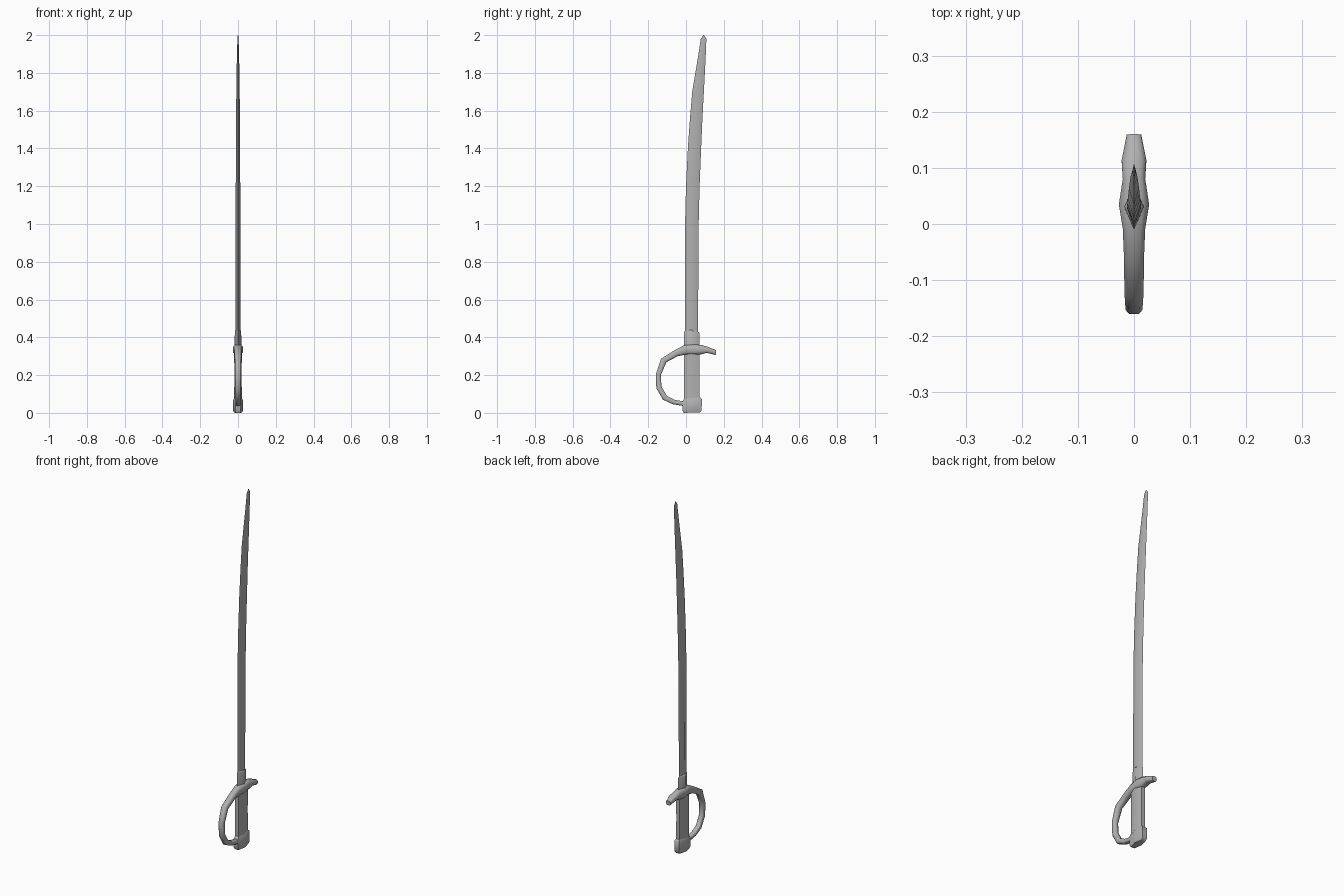
import bpy, bmesh, math
from mathutils import Vector

# Dark grey metal shared by all parts
metal = bpy.data.materials.new("dark_grey_metal")
metal.diffuse_color = (0.44, 0.44, 0.44, 1)


def loft(name, stations, section, angle=40):
    """Stations are (y1, z1, y2, z2, half_width); section is (position 1 to 2, width factor)."""
    bm = bmesh.new()
    rings = []
    for y1, z1, y2, z2, w in stations:
        a, b = Vector((0, y1, z1)), Vector((0, y2, z2))
        rings.append([bm.verts.new(a.lerp(b, t) + Vector((w * f, 0, 0))) for t, f in section])
    n = len(section)
    for r, s in zip(rings, rings[1:]):
        for i in range(n):
            bm.faces.new((r[i], r[(i + 1) % n], s[(i + 1) % n], s[i]))
    bm.faces.new(rings[0])
    bm.faces.new(rings[-1])
    bmesh.ops.recalc_face_normals(bm, faces=bm.faces)
    mesh = bpy.data.meshes.new(name)
    bm.to_mesh(mesh)
    bm.free()
    mesh.materials.append(metal)
    obj = bpy.data.objects.new(name, mesh)
    bpy.context.collection.objects.link(obj)
    bpy.ops.object.select_all(action='DESELECT')
    obj.select_set(True)
    bpy.context.view_layer.objects.active = obj
    bpy.ops.object.shade_smooth_by_angle(angle=math.radians(angle))
    return obj


# Cross-sections
diamond = [(0, 0), (0.5, 1), (1, 0), (0.5, -1)]
hexagon = [(0, 0.55), (0.5, 1), (1, 0.55), (1, -0.55), (0.5, -1), (0, -0.55)]
octagon = [(0, 0.6), (0.25, 1), (0.75, 1), (1, 0.6),
           (1, -0.6), (0.75, -1), (0.25, -1), (0, -0.6)]

# Curved blade with a soft ridge down the middle
loft("blade", [
    (-0.006, 0.36, 0.064, 0.36, 0.013),
    (-0.006, 0.70, 0.065, 0.70, 0.013),
    (-0.005, 1.00, 0.067, 1.00, 0.0125),
    (0.000, 1.20, 0.072, 1.20, 0.012),
    (0.011, 1.42, 0.080, 1.40, 0.011),
    (0.022, 1.57, 0.087, 1.56, 0.010),
    (0.033, 1.70, 0.094, 1.69, 0.009),
    (0.066, 1.90, 0.104, 1.88, 0.006),
    (0.078, 1.98, 0.108, 1.98, 0.003),
    (0.091, 2.00, 0.096, 2.00, 0.001)], diamond, 60)

# Collar at the blade root, with a slightly peaked top
loft("blade_collar", [
    (-0.010, 0.34, 0.071, 0.34, 0.018),
    (-0.010, 0.431, 0.071, 0.425, 0.017),
    (0.015, 0.442, 0.045, 0.440, 0.013)], diamond, 60)

# Grip
loft("grip", [
    (-0.010, 0.05, 0.072, 0.05, 0.021),
    (-0.010, 0.20, 0.072, 0.20, 0.019),
    (-0.010, 0.35, 0.072, 0.35, 0.021)], hexagon, 60)

# Pommel
loft("pommel", [
    (-0.012, 0.000, 0.074, 0.003, 0.021),
    (-0.019, 0.012, 0.083, 0.014, 0.026),
    (-0.019, 0.060, 0.084, 0.074, 0.026),
    (-0.010, 0.075, 0.074, 0.082, 0.020)], hexagon, 60)

# Crossguard flowing into the knuckle bow
loft("guard", [
    (0.160, 0.332, 0.157, 0.306, 0.013),
    (0.115, 0.350, 0.110, 0.318, 0.022),
    (0.080, 0.360, 0.080, 0.310, 0.020),
    (0.035, 0.362, 0.035, 0.308, 0.027),
    (-0.010, 0.358, -0.005, 0.308, 0.020),
    (-0.060, 0.332, -0.045, 0.300, 0.018),
    (-0.132, 0.287, -0.104, 0.268, 0.017),
    (-0.160, 0.205, -0.133, 0.200, 0.015),
    (-0.157, 0.130, -0.130, 0.139, 0.014),
    (-0.122, 0.070, -0.101, 0.090, 0.014),
    (-0.070, 0.046, -0.063, 0.070, 0.014),
    (0.000, 0.034, 0.000, 0.058, 0.013)], octagon, 60)
